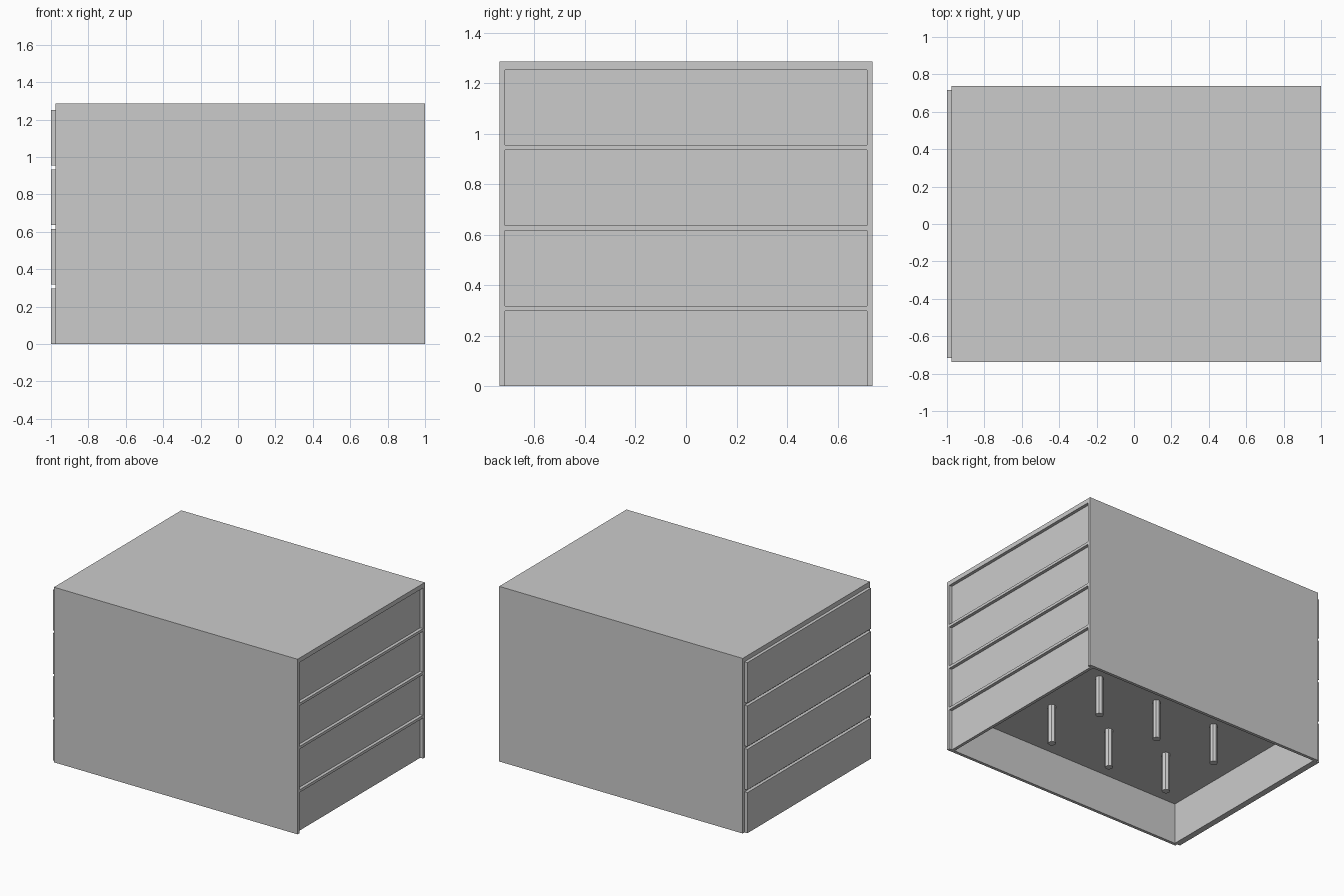
import bpy
import bmesh
from mathutils import Matrix

old = bpy.data.objects.get("Cube")
if old:
    bpy.data.objects.remove(old, do_unlink=True)

# One plain grey for everything
GREY = (0.6, 0.6, 0.6, 1.0)
grey = bpy.data.materials.new("light_grey")
grey.use_nodes = True
grey.diffuse_color = GREY
grey.node_tree.nodes["Principled BSDF"].inputs["Base Color"].default_value = GREY

# Shared dimensions
HEIGHT, HALF_Y = 1.285, 0.738
LEFT, RIGHT = 1.0, -0.977       # outer x of the casing
STEP = 0.023                    # panel thickness and recess depth
WALL = 0.022
CEILING = 0.3                   # depth of the hollow underneath
PANEL_Y, PANEL_H, PITCH = 0.717, 0.298, 0.318


def finish(name, bm):
    mesh = bpy.data.meshes.new(name)
    bm.to_mesh(mesh)
    bm.free()
    mesh.materials.append(grey)
    obj = bpy.data.objects.new(name, mesh)
    bpy.context.collection.objects.link(obj)
    return obj


def box(name, lo, hi):
    bm = bmesh.new()
    bmesh.ops.create_cube(bm, size=1)
    for v in bm.verts:
        v.co = [lo[i] if v.co[i] < 0 else hi[i] for i in range(3)]
    return finish(name, bm)


def cut(target, cutter):
    mod = target.modifiers.new("cut", 'BOOLEAN')
    mod.operation = 'DIFFERENCE'
    mod.solver = 'EXACT'
    mod.object = cutter
    cutter.hide_render = True
    bpy.context.view_layer.objects.active = target
    bpy.ops.object.modifier_apply(modifier=mod.name)
    bpy.data.objects.remove(cutter, do_unlink=True)


# Casing, hollow from below
casing = box("casing", (RIGHT, -HALF_Y, 0), (LEFT, HALF_Y, HEIGHT))
inner_y = HALF_Y - WALL
cut(casing, box("hollow_cutter", (RIGHT + WALL, -inner_y, -0.1),
                (LEFT - STEP - WALL, inner_y, CEILING)))

# Four raised panels on the right side, matching recesses on the left side
for i in range(4):
    z0 = i * PITCH
    z1 = z0 + PANEL_H
    box(f"raised_panel_{i + 1}", (-1, -PANEL_Y, z0), (RIGHT, PANEL_Y, z1))
    bottom = z0 if i else -0.1
    cut(casing, box("recess_cutter", (LEFT - STEP, -PANEL_Y, bottom),
                    (LEFT + 0.1, PANEL_Y, z1)))

# Support pegs under the ceiling, two rows of three
mid_x = (LEFT + RIGHT) / 2
gap_x = (LEFT - RIGHT) / 4
peg_bottom = 0.015
for col in (-1, 0, 1):
    for row in (-1, 1):
        bm = bmesh.new()
        place = Matrix.Translation((mid_x + col * gap_x, row * HALF_Y / 3,
                                    (CEILING + peg_bottom) / 2))
        bmesh.ops.create_cone(bm, cap_ends=True, segments=8, radius1=0.028,
                              radius2=0.028, depth=CEILING - peg_bottom, matrix=place)
        finish(f"support_peg_{col + 2}_{'front' if row < 0 else 'back'}", bm)
